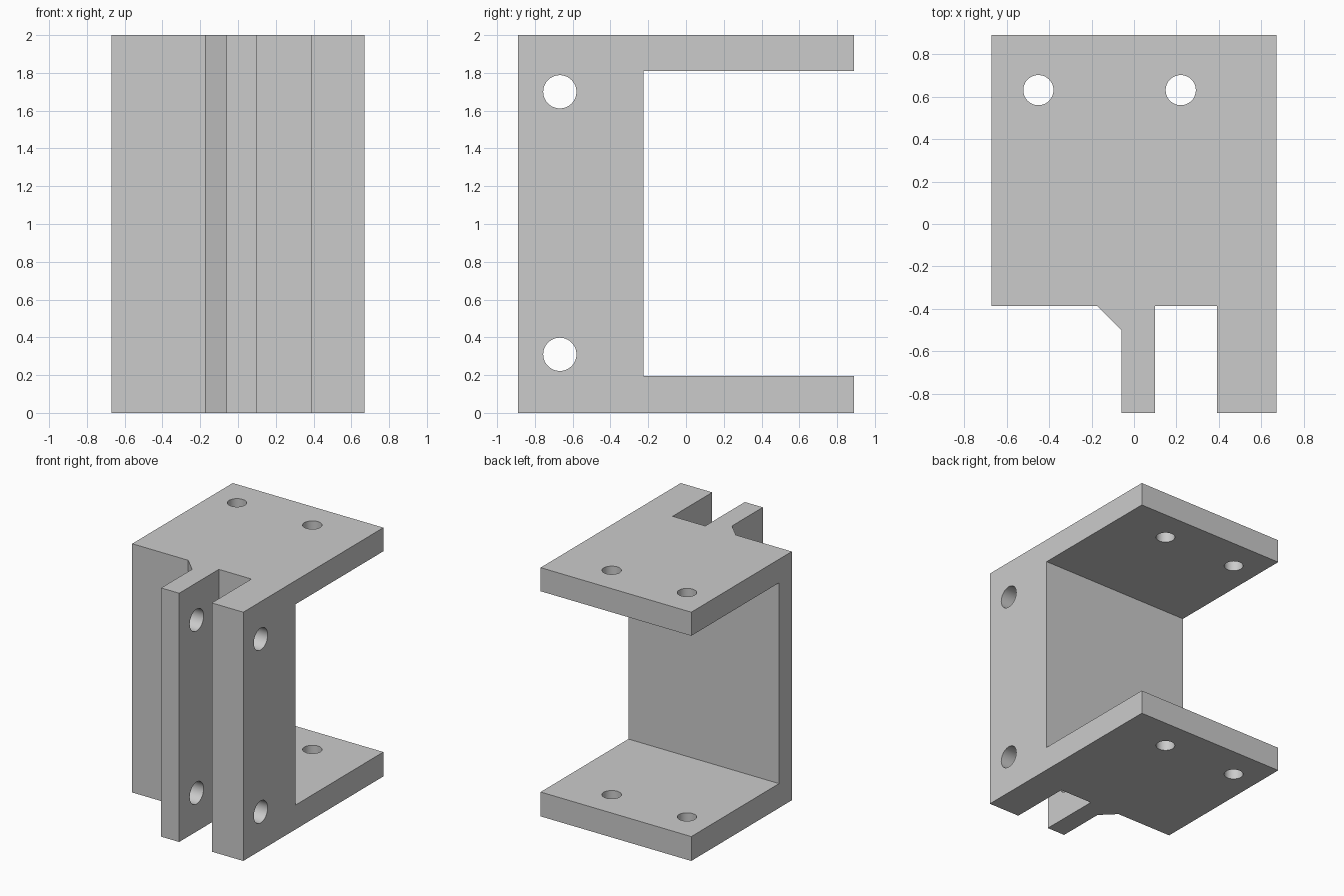
import bpy, bmesh
from math import pi, radians
from mathutils import Matrix

cube = bpy.data.objects.get("Cube")
if cube:
    bpy.data.objects.remove(cube, do_unlink=True)

grey = bpy.data.materials.new("plain grey")
grey.use_nodes = True
colour = (0.6, 0.6, 0.6, 1)
grey.diffuse_color = colour
grey.node_tree.nodes["Principled BSDF"].inputs["Base Color"].default_value = colour


def add_object(name, bm):
    bmesh.ops.recalc_face_normals(bm, faces=bm.faces)
    mesh = bpy.data.meshes.new(name)
    bm.to_mesh(mesh)
    bm.free()
    mesh.materials.append(grey)
    obj = bpy.data.objects.new(name, mesh)
    bpy.context.collection.objects.link(obj)
    return obj


def cylinder(name, centre, radius, depth, rotation=Matrix()):
    bm = bmesh.new()
    bmesh.ops.create_cone(bm, cap_ends=True, segments=48, radius1=radius, radius2=radius,
                          depth=depth, matrix=Matrix.Translation(centre) @ rotation)
    return add_object(name, bm)


# Bracket body: plan profile with rib, chamfer and slot, extruded to full height
profile = [(-0.67, 0.89), (-0.67, -0.387), (-0.172, -0.387), (-0.06, -0.498),
           (-0.06, -0.89), (0.10, -0.89), (0.10, -0.387), (0.39, -0.387),
           (0.39, -0.89), (0.67, -0.89), (0.67, 0.89)]
bm = bmesh.new()
face = bm.faces.new([bm.verts.new((x, y, 0)) for x, y in profile])
top = bmesh.ops.extrude_face_region(bm, geom=[face])["geom"]
bmesh.ops.translate(bm, vec=(0, 0, 2), verts=[v for v in top if isinstance(v, bmesh.types.BMVert)])
bracket = add_object("bracket", bm)

# Rear opening between the two plates
bm = bmesh.new()
bmesh.ops.create_cube(bm, size=1, matrix=Matrix.Translation((0, 0.775, 1.003))
                      @ Matrix.Diagonal((2, 2, 1.614, 1)))
cutters = [add_object("opening_cutter", bm)]

# Plate holes along z, flange and rib holes along x
for x in (-0.45, 0.22):
    cutters.append(cylinder("plate_hole_cutter", (x, 0.63, 1), 0.071, 3))
for z in (0.31, 1.70):
    cutters.append(cylinder("flange_hole_cutter", (0.4, -0.668, z), 0.088, 2,
                            Matrix.Rotation(pi / 2, 4, "Y")))

# Cut everything from the body, then drop the cutters
bpy.context.view_layer.objects.active = bracket
for cutter in cutters:
    cutter.hide_render = True
    mod = bracket.modifiers.new("cut", "BOOLEAN")
    mod.operation = "DIFFERENCE"
    mod.solver = "EXACT"
    mod.object = cutter
    bpy.ops.object.modifier_apply(modifier=mod.name)
    bpy.data.objects.remove(cutter, do_unlink=True)

# Smooth hole walls, sharp edges elsewhere
bpy.ops.object.select_all(action="DESELECT")
bracket.select_set(True)
bpy.ops.object.shade_smooth_by_angle(angle=radians(30))
